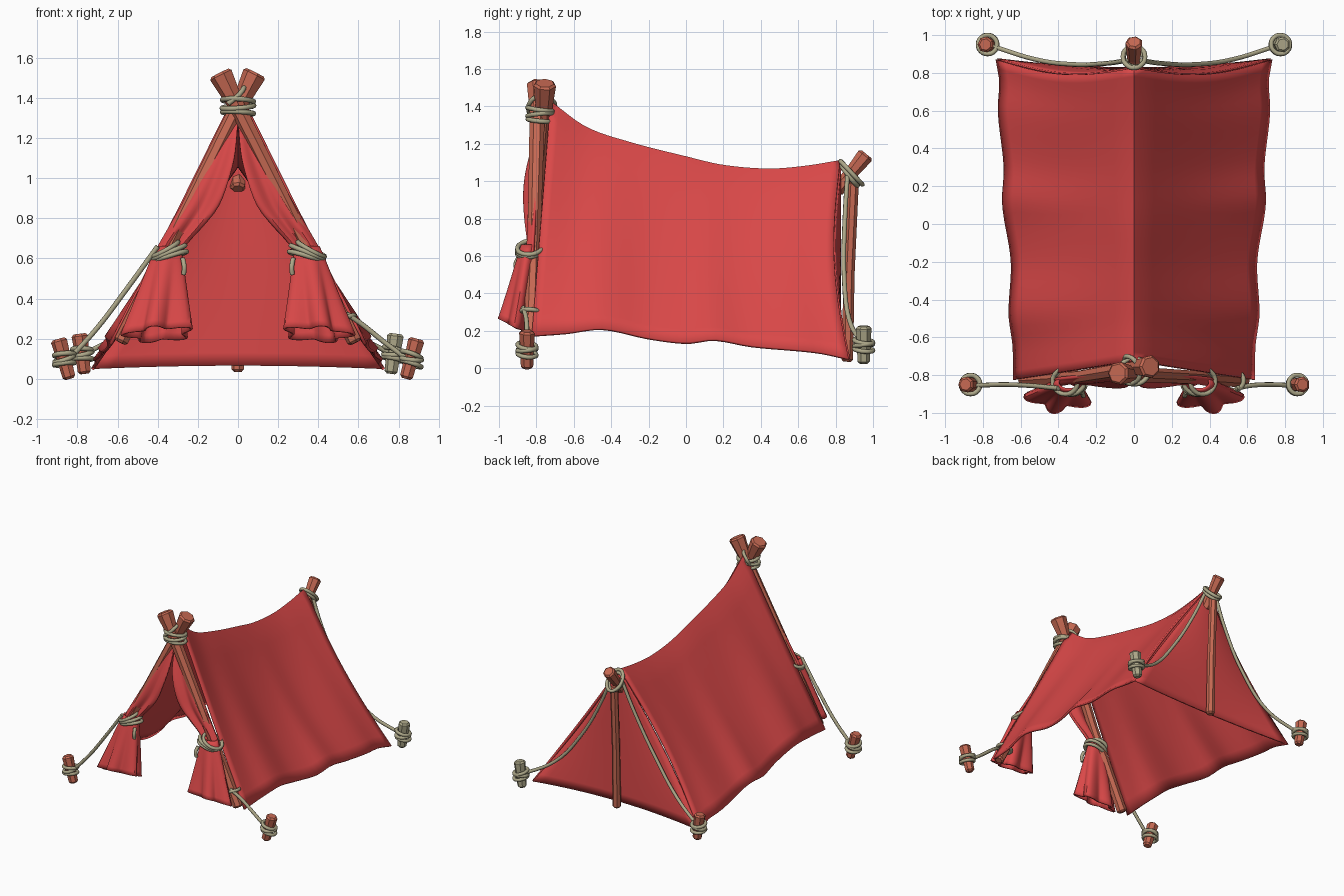
import bpy, math
from mathutils import Vector as V

if "Cube" in bpy.data.objects:
    bpy.data.objects.remove(bpy.data.objects["Cube"])


def material(name, col):
    m = bpy.data.materials.new(name)
    m.diffuse_color = (*col, 1)
    m.use_nodes = True
    m.node_tree.nodes["Principled BSDF"].inputs["Base Color"].default_value = m.diffuse_color
    return m


RED = material("red_cloth", (0.70, 0.065, 0.065))
WOOD = material("wood", (0.56, 0.14, 0.085))
ROPE = material("rope", (0.42, 0.39, 0.25))


def interp(table, q):
    """Smooth lookup through (position, value) pairs."""
    n = len(table)
    q = min(max(q, table[0][0]), table[-1][0])
    i = max(k for k in range(n - 1) if table[k][0] <= q)
    slope = lambda k: ((table[min(k + 1, n - 1)][1] - table[max(k - 1, 0)][1]) /
                       (table[min(k + 1, n - 1)][0] - table[max(k - 1, 0)][0]))
    (a, p), (b, r) = table[i], table[i + 1]
    h, t = b - a, (q - a) / (b - a)
    return ((2*t**3 - 3*t**2 + 1) * p + (t**3 - 2*t**2 + t) * h * slope(i)
            + (3*t**2 - 2*t**3) * r + (t**3 - t**2) * h * slope(i + 1))


def add_mesh(name, verts, faces, mat):
    me = bpy.data.meshes.new(name)
    me.from_pydata(verts, [], faces)
    me.materials.append(mat)
    ob = bpy.data.objects.new(name, me)
    bpy.context.collection.objects.link(ob)
    return ob


def select(ob):
    bpy.ops.object.select_all(action='DESELECT')
    ob.select_set(True)
    bpy.context.view_layer.objects.active = ob


def cloth(name, fn, nu, nv, wrap=False, thick=0.016):
    """Cloth sheet from fn(u, v), u and v in 0..1; wrap closes it in v."""
    cols = nv if wrap else nv + 1
    verts = [fn(i / nu, j / nv) for i in range(nu + 1) for j in range(cols)]
    faces = [(i*cols + j, i*cols + (j + 1) % cols, (i + 1)*cols + (j + 1) % cols, (i + 1)*cols + j)
             for i in range(nu) for j in range(nv)]
    ob = add_mesh(name, verts, faces, RED)
    mod = ob.modifiers.new("thickness", 'SOLIDIFY')
    mod.thickness, mod.offset = thick, 0
    select(ob)
    bpy.ops.object.shade_smooth_by_angle(angle=math.radians(40))
    return ob


def stick(name, pts, radii, mat=WOOD, n=7):
    """Faceted, tapered stick with chamfered ends."""
    pts = [V(p) for p in pts]
    a, b = (pts[1] - pts[0]).normalized(), (pts[-1] - pts[-2]).normalized()
    c = 0.012
    pts = [pts[0], pts[0] + a*c] + pts[1:-1] + [pts[-1] - b*c, pts[-1]]
    radii = [radii[0] - c, radii[0]] + list(radii[1:-1]) + [radii[-1], radii[-1] - c]
    verts, faces = [], []
    for i, (p, r) in enumerate(zip(pts, radii)):
        d = (pts[min(i + 1, len(pts) - 1)] - pts[max(i - 1, 0)]).normalized()
        u = d.cross(V((0, 1, 0.01))).normalized()
        w = d.cross(u)
        verts += [p + r*(u*math.cos(k*math.tau/n) + w*math.sin(k*math.tau/n)) for k in range(n)]
    for i in range(len(pts) - 1):
        faces += [(i*n + k, i*n + (k + 1) % n, (i + 1)*n + (k + 1) % n, (i + 1)*n + k) for k in range(n)]
    faces += [tuple(range(n))[::-1], tuple(range((len(pts) - 1)*n, len(pts)*n))]
    return add_mesh(name, verts, faces, mat)


def ropes(name, strands, r=0.0125):
    """strands: list of (points, closed)."""
    cu = bpy.data.curves.new(name, 'CURVE')
    cu.dimensions, cu.bevel_depth, cu.bevel_resolution, cu.resolution_u = '3D', r, 2, 5
    cu.use_fill_caps = True
    for pts, closed in strands:
        sp = cu.splines.new('BEZIER')
        sp.bezier_points.add(len(pts) - 1)
        for bp, p in zip(sp.bezier_points, pts):
            bp.co = p
            bp.handle_left_type = bp.handle_right_type = 'AUTO'
        sp.use_cyclic_u = closed
    cu.materials.append(ROPE)
    ob = bpy.data.objects.new(name, cu)
    bpy.context.collection.objects.link(ob)
    select(ob)
    bpy.ops.object.convert(target='MESH')
    bpy.ops.object.shade_smooth_by_angle(angle=math.radians(60))


def loop(c, axis, ra, rb=None):
    """Closed loop around an axis; ra runs sideways, rb front to back."""
    axis, rb = V(axis).normalized(), rb or ra
    u = V((0, 1, 0.001)).cross(axis).normalized()
    w = axis.cross(u)
    return ([V(c) + u*ra*math.cos(k*math.tau/8) + w*rb*math.sin(k*math.tau/8) for k in range(8)], True)


# Main canopy: two slopes over a sagging ridge
RIDGE = [(-.74, 1.42), (-.55, 1.285), (-.3, 1.2), (0, 1.125), (.2, 1.08), (.45, 1.06), (.65, 1.075), (.84, 1.105)]
HEM_Z = [(-.83, .17), (-.65, .185), (-.45, .21), (-.2, .16), (0, .135), (.15, .15), (.35, .115), (.7, .085), (.87, .05)]
HEM_X = [(-.83, .63), (-.65, .635), (-.48, .66), (-.2, .65), (.1, .69), (.3, .68), (.6, .715), (.75, .71), (.87, .73)]


def back_edge(t):
    return .825 + .045*t - .055*math.sin(math.pi*t)


def canopy(u, v):
    s = 2*v - 1
    t = abs(s)
    y = (-.725 - .1*t)*(1 - u) + back_edge(t)*u
    yr, yh = -.74 + 1.58*u, -.83 + 1.70*u
    x = .008 + (interp(HEM_X, yh) - .008)*t
    z = interp(RIDGE, yr)*(1 - t) + interp(HEM_Z, yh)*t
    dip = .022*math.sin(math.pi*t)*math.sin(math.pi*u) + .004*math.sin(9*u + 5*t)*t
    return (math.copysign(x - dip, s) if t > 1e-6 else 0, y, z - dip*.5)


cloth("canopy", canopy, 36, 28)


# Back wall
def back_wall(u, v):
    s = 2*v - 1
    zc = 1.09*(1 - u) + .05*u
    return (s*(.008 + .715*u - .012*math.sin(math.pi*u)), .822*(1 - s*s) + back_edge(u)*s*s,
            zc + .016*u*(1 - s*s))


cloth("back_wall", back_wall, 16, 16)

# Door curtains, tied back to the poles
INNER = [(.60, .30), (.68, .255), (.75, .19), (.85, .105), (.95, .06), (1.1, .018), (1.28, 0)]
for side, sx in (("left", -1), ("right", 1)):
    def curtain(u, v):
        z = 1.28 - .68*u
        xi, xo = interp(INNER, z), .015 + .60*(1.33 - z)/1.06
        bulge = .055*math.sin(math.pi*min(1, u*1.15))*(1 - v)
        fold = .016*math.sin(v*11)*u
        return (sx*(xi + (xo - xi)*v), -.78 - .055*u - bulge - fold, z - .01*math.sin(v*6)*u)

    def skirt(u, v):
        a = v*math.tau
        flare = u**.8
        f = 1 + .24*flare*math.cos(5*a + .6) - .1*flare*math.cos(2*a + math.pi)
        rx, ry = .055 + .085*flare, .035 + .05*flare
        x = .345 + .05*u + rx*f*math.cos(a)
        y = -.84 - .065*u + ry*f*math.sin(a)
        z = .66 - .44*u - u*.45*(y + .9) - .05*u*(x - .39)
        return (sx*x, y, z)

    cloth(f"{side}_curtain", curtain, 18, 14)
    cloth(f"{side}_curtain_skirt", skirt, 12, 50, wrap=True, thick=.012)

    # Front pole and its tieback
    yt = -.79 if sx > 0 else -.755
    stick(f"{side}_front_pole",
          [(sx*.585, -.83, .18), (sx*.29, -.81, .77), (sx*-.01, yt - .005, 1.37), (sx*-.088, yt, 1.525)],
          [.038, .036, .042, .062])
    ropes(f"{side}_tieback", [
        loop((sx*.345, -.84, .63), (sx*.42, 0, 1), .088, .062),
        loop((sx*.335, -.845, .61), (sx*.3, .1, 1), .082, .058),
        loop((sx*.365, -.835, .645), (sx*.55, -.1, 1), .075, .066),
        ([(sx*.275, -.89, .6), (sx*.268, -.91, .56), (sx*.27, -.905, .52)], False)])

# Lashing where the front poles cross
ropes("front_lashing", [
    loop((0, -.78, 1.325), (.05, .1, 1), .078, .066),
    loop((0, -.78, 1.355), (-.08, -.1, 1), .08, .068),
    loop((0, -.78, 1.385), (.06, .15, 1), .078, .068),
    ([(-.05, -.84, 1.37), (0, -.84, 1.41), (.03, -.80, 1.45), (.01, -.73, 1.44),
      (-.04, -.70, 1.40), (-.05, -.72, 1.36)], False)])

# Back pole with its tilted head
stick("back_pole", [(0, .862, .035), (0, .872, .5), (0, .895, 1.0)], [.032, .03, .03])
stick("back_pole_head", [(0, .80, .945), (0, .88, 1.04), (0, .965, 1.145)], [.04, .036, .046])
ropes("back_lashing", [
    loop((0, .885, 1.045), (0, .75, .7), .058, .085),
    loop((0, .875, 1.03), (.1, .9, .7), .055, .068)])

# Ground stakes, one pale
for name, x, y, z, lean, mat in (("front_left", -.865, -.85, 0, -.055, WOOD), ("front_right", .865, -.85, 0, .055, WOOD),
                                 ("back_left", -.775, .95, .025, -.025, WOOD), ("back_right", .775, .95, .025, .025, ROPE)):
    stick(f"{name}_stake", [(x - lean/2, y, z), (x, y, z + .1), (x + lean/2, y, z + .2)], [.034, .037, .043], mat)
    ropes(f"{name}_stake_wrap", [
        loop((x, y, z + h), (lean*4 + k, k, 1), .05) for h, k in ((.075, .1), (.1, -.12), (.12, .15))])

# Guy ropes
ropes("front_left_guy_rope", [([(-.40, -.87, .66), (-.56, -.855, .44), (-.70, -.85, .255), (-.83, -.855, .11)], False)])
ropes("front_right_guy_rope", [([(.54, -.87, .325), (.62, -.855, .27), (.72, -.85, .19), (.84, -.855, .10)], False),
                               loop((.53, -.83, .30), (-.3, .1, 1), .052, .05)])
for side, sx in (("left", -1), ("right", 1)):
    ropes(f"back_{side}_guy_rope", [([(sx*.04, .865, 1.06), (sx*.15, .85, .81), (sx*.33, .845, .50),
                                      (sx*.53, .873, .26), (sx*.76, .945, .125)], False)])
